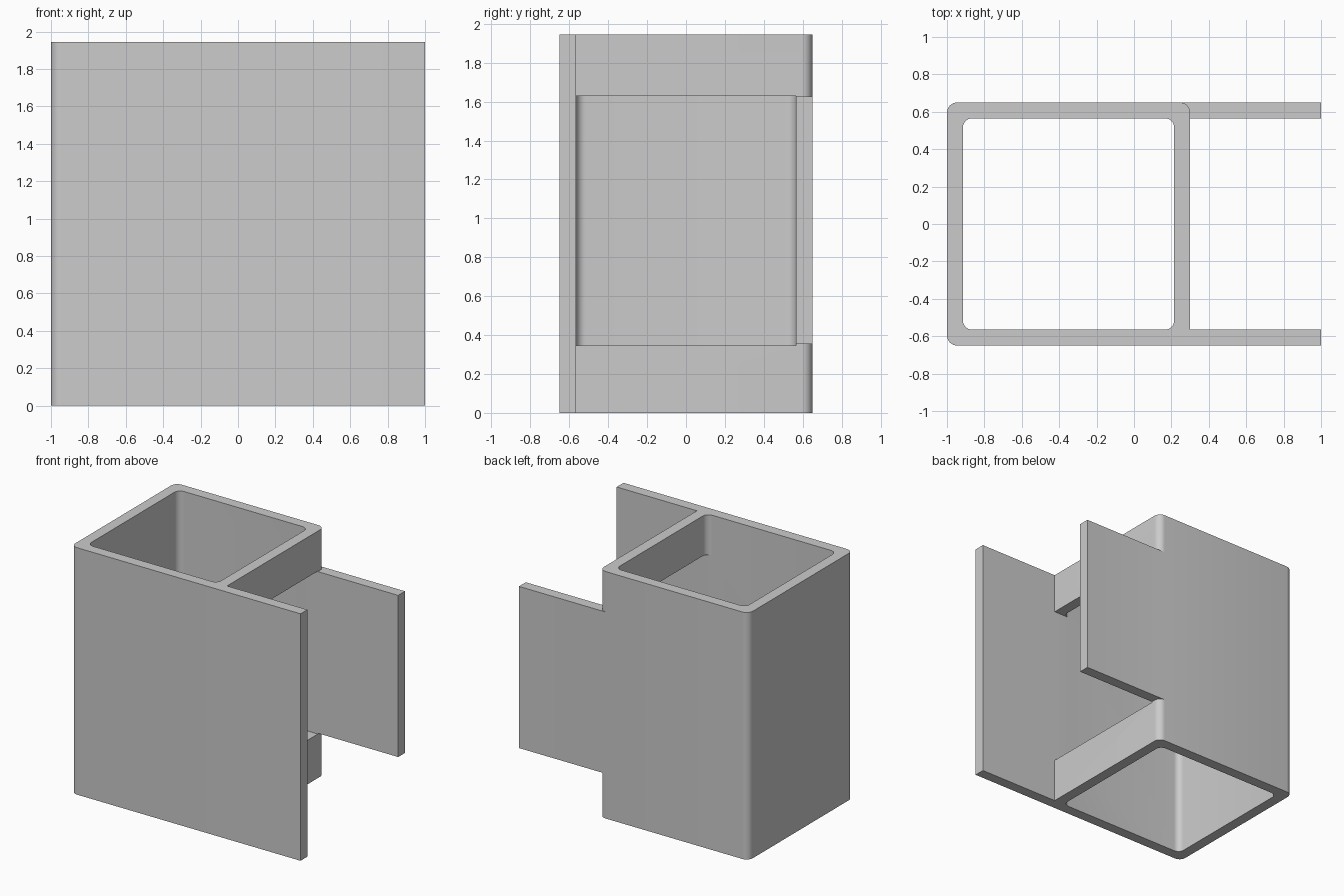
import bpy, bmesh
from math import cos, sin, pi

if "Cube" in bpy.data.objects:
    bpy.data.objects.remove(bpy.data.objects["Cube"])

H, Y, T = 1.945, 0.65, 0.085      # height, half depth, wall thickness
TUBE_X = 0.30                     # right face of the tube
IN = Y - T                        # inner half depth


def arc(cx, cy, r, start, n=8):
    """Quarter circle, counter-clockwise from start (in quarter turns)."""
    return [(cx + r * cos((start + i / n) * pi / 2),
             cy + r * sin((start + i / n) * pi / 2)) for i in range(n + 1)]


def prism(name, pts, z0, z1):
    bm = bmesh.new()
    face = bm.faces.new([bm.verts.new((x, y, z0)) for x, y in pts])
    ext = bmesh.ops.extrude_face_region(bm, geom=[face])
    top = [v for v in ext["geom"] if isinstance(v, bmesh.types.BMVert)]
    bmesh.ops.translate(bm, verts=top, vec=(0, 0, z1 - z0))
    bmesh.ops.recalc_face_normals(bm, faces=bm.faces)
    me = bpy.data.meshes.new(name)
    bm.to_mesh(me)
    bm.free()
    ob = bpy.data.objects.new(name, me)
    bpy.context.collection.objects.link(ob)
    return ob


# Solid blank with rounded left corners
R = 0.055
body = prism("tube_bracket",
             [(1, -Y), (1, Y)] + arc(-1 + R, Y - R, R, 1) + arc(-1 + R, -Y + R, R, 2), 0, H)

# Square tube bore with rounded corners
r = 0.05
x0, x1 = -1 + T, TUBE_X - T
bore = (arc(x1 - r, IN - r, r, 0) + arc(x0 + r, IN - r, r, 1)
        + arc(x0 + r, -IN + r, r, 2) + arc(x1 - r, -IN + r, r, 3))

# Space above and below the short back flange, leaving a rounded tube corner
notch = ([(TUBE_X, -IN), (1.1, -IN), (1.1, Y + 0.1), (TUBE_X - R, Y + 0.1)]
         + arc(TUBE_X - R, Y - R, R, 0)[::-1])

# Side window between the two flanges
window = [(x1 - r, -IN), (1.1, -IN), (1.1, IN), (x1 - r, IN)]

cutters = [prism("bore_cutter", bore, -0.1, H + 0.1),
           prism("lower_notch_cutter", notch, -0.1, 0.353),
           prism("upper_notch_cutter", notch, 1.626, H + 0.1),
           prism("window_cutter", window, 0.347, 1.63)]

bpy.context.view_layer.objects.active = body
body.select_set(True)
for c in cutters:
    m = body.modifiers.new(c.name, "BOOLEAN")
    m.operation, m.solver, m.object = "DIFFERENCE", "EXACT", c
    bpy.ops.object.modifier_apply(modifier=m.name)
    bpy.data.objects.remove(c)

bpy.ops.object.shade_smooth_by_angle(angle=pi / 6)
